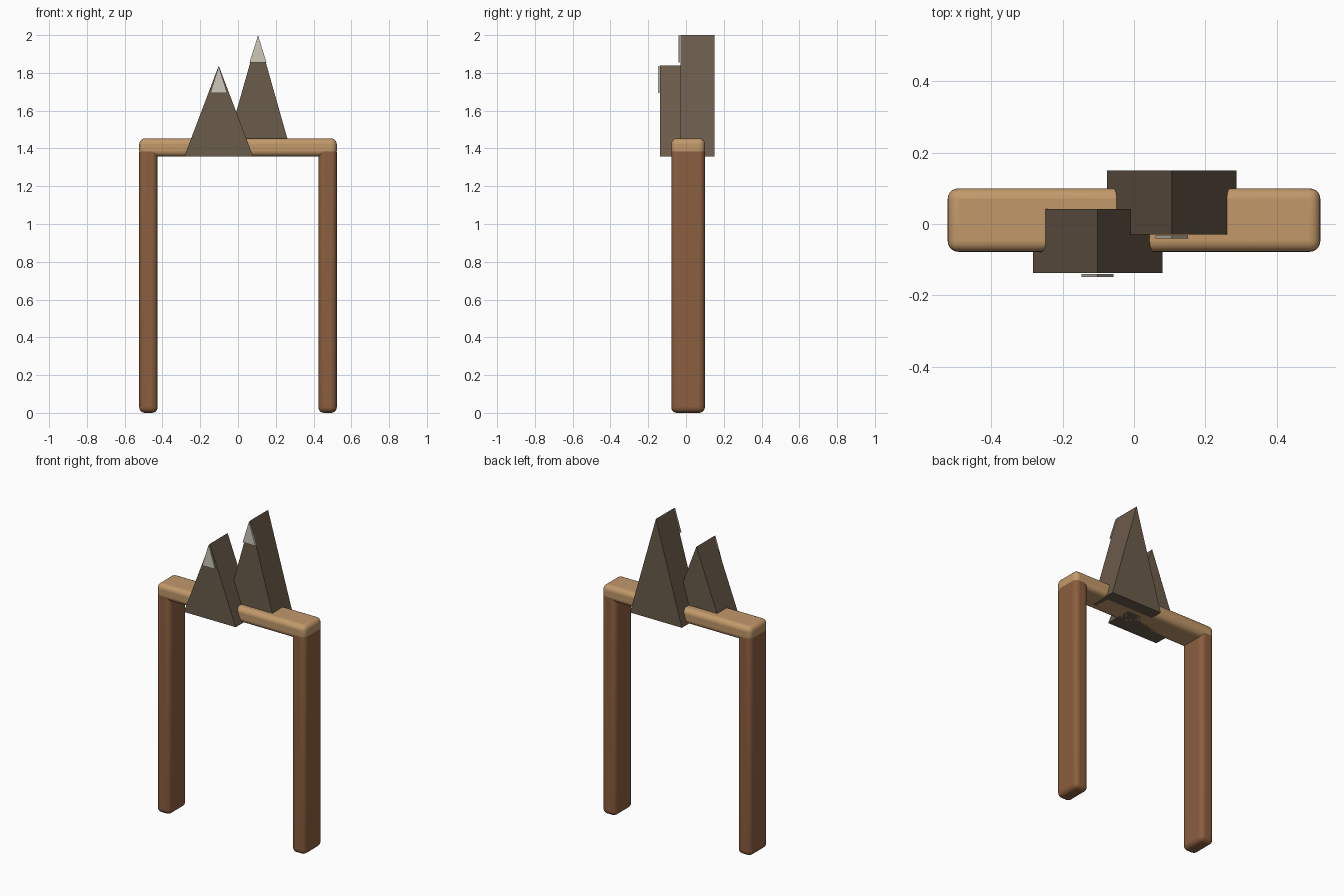
import bpy
import bmesh
from math import radians

cube = bpy.data.objects.get("Cube")
if cube:
    bpy.data.objects.remove(cube, do_unlink=True)


def material(name, srgb):
    """Flat material from 0-255 sRGB, stored as linear."""
    lin = [((c / 255 + 0.055) / 1.055) ** 2.4 for c in srgb]
    mat = bpy.data.materials.new(name)
    mat.use_nodes = True
    mat.diffuse_color = (*lin, 1)
    bsdf = mat.node_tree.nodes["Principled BSDF"]
    bsdf.inputs["Base Color"].default_value = (*lin, 1)
    bsdf.inputs["Roughness"].default_value = 0.8
    return mat


LIGHT_WOOD = material("light wood", (194, 153, 106))
DARK_WOOD = material("dark wood", (139, 94, 62))
ROCK = material("rock", (107, 92, 75))
SNOW = material("snow", (205, 200, 186))


def finish(name, bm, mat, bevel=0, segments=1):
    bmesh.ops.recalc_face_normals(bm, faces=bm.faces)
    mesh = bpy.data.meshes.new(name)
    bm.to_mesh(mesh)
    bm.free()
    mesh.materials.append(mat)
    obj = bpy.data.objects.new(name, mesh)
    bpy.context.collection.objects.link(obj)
    if bevel:
        mod = obj.modifiers.new("rounded edges", "BEVEL")
        mod.width = bevel
        mod.segments = segments
        bpy.ops.object.select_all(action="DESELECT")
        obj.select_set(True)
        bpy.context.view_layer.objects.active = obj
        bpy.ops.object.shade_smooth_by_angle(angle=radians(40))
    return obj


def rounded_box(name, low, high, mat):
    bm = bmesh.new()
    bmesh.ops.create_cube(bm, size=1)
    for v in bm.verts:
        v.co = [lo + (c + 0.5) * (hi - lo) for c, lo, hi in zip(v.co, low, high)]
    return finish(name, bm, mat, bevel=0.03, segments=5)


def wedge(name, x, half_width, front, back, base, peak, mat):
    """Triangle standing on its base, extruded along y."""
    bm = bmesh.new()
    profile = ((x - half_width, base), (x + half_width, base), (x, peak))
    face = bm.faces.new([bm.verts.new((px, front, pz)) for px, pz in profile])
    extruded = bmesh.ops.extrude_face_region(bm, geom=[face], use_keep_orig=True)
    verts = [g for g in extruded["geom"] if isinstance(g, bmesh.types.BMVert)]
    bmesh.ops.translate(bm, verts=verts, vec=(0, back - front, 0))
    return finish(name, bm, mat)


# Frame: two posts under a crossbar
HALF, FRONT, BACK = 0.523, -0.078, 0.1
rounded_box("crossbar", (-HALF, FRONT, 1.358), (HALF, BACK, 1.453), LIGHT_WOOD)
rounded_box("right_post", (-HALF, FRONT, 0), (-0.426, BACK, 1.41), DARK_WOOD)
rounded_box("left_post", (0.426, FRONT, 0), (HALF, BACK, 1.41), DARK_WOOD)

# Mountains with a snow plate on the front of each peak
for name, x, front, peak in (("front", -0.102, -0.137, 1.838),
                             ("rear", 0.106, -0.029, 2.0)):
    wedge(name + "_mountain", x, 0.182, front, front + 0.179, 1.358, peak, ROCK)
    wedge(name + "_snow_cap", x, 0.045, front - 0.012, front - 0.003,
          peak - 0.145, peak - 0.002, SNOW)
